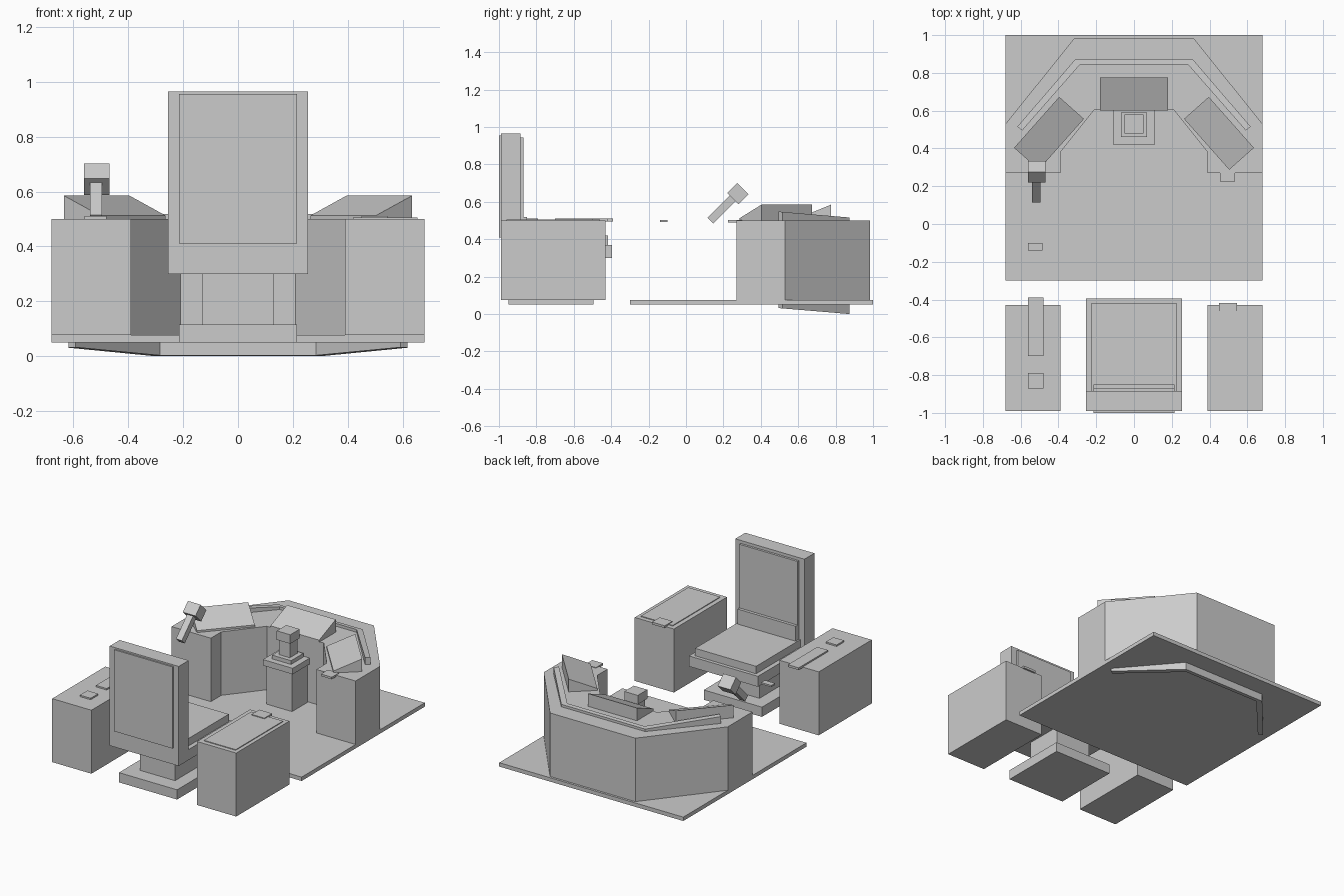
import bpy, bmesh, math
from mathutils import Matrix, Vector

if "Cube" in bpy.data.objects:
    bpy.data.objects.remove(bpy.data.objects["Cube"])


def make(name, bm):
    bmesh.ops.recalc_face_normals(bm, faces=bm.faces)
    me = bpy.data.meshes.new(name)
    bm.to_mesh(me)
    bm.free()
    ob = bpy.data.objects.new(name, me)
    bpy.context.collection.objects.link(ob)
    return ob


def box(name, x0, x1, y0, y1, z0, z1):
    bm = bmesh.new()
    bmesh.ops.create_cube(bm, size=1)
    for v in bm.verts:
        v.co = ((x0 + x1) / 2 + v.co.x * (x1 - x0),
                (y0 + y1) / 2 + v.co.y * (y1 - y0),
                (z0 + z1) / 2 + v.co.z * (z1 - z0))
    return make(name, bm)


def prism(name, pts, z0, z1, slope=0.0, y_ref=0.0):
    """Upright prism from a plan outline; slope tilts both ends along y."""
    bm = bmesh.new()
    rings = [[bm.verts.new((x, y, z - slope * (y - y_ref))) for x, y in pts]
             for z in (z0, z1)]
    n = len(pts)
    for r in rings:
        bm.faces.new(r)
    for i in range(n):
        j = (i + 1) % n
        bm.faces.new((rings[0][i], rings[0][j], rings[1][j], rings[1][i]))
    return make(name, bm)


def mirrored(half):
    """Complete a right-half outline with its left half."""
    return half + [(-x, y) for x, y in reversed(half)]


def tilted_box(name, center, size, angle):
    bm = bmesh.new()
    bmesh.ops.create_cube(bm, size=1, matrix=Matrix.Diagonal((*size, 1)))
    ob = make(name, bm)
    ob.location = center
    ob.rotation_euler.x = angle
    return ob


def wedge(name, x, y, angle):
    """Sloped display: tall at the back, thin at the front edge."""
    w, d = 0.18, 0.0875
    prof = [(-d, 0.50), (d, 0.50), (d, 0.585), (-d, 0.513)]
    bm = bmesh.new()
    ends = [[bm.verts.new((s * w, py, pz)) for py, pz in prof] for s in (-1, 1)]
    for e in ends:
        bm.faces.new(e)
    for i in range(4):
        j = (i + 1) % 4
        bm.faces.new((ends[0][i], ends[0][j], ends[1][j], ends[1][i]))
    ob = make(name, bm)
    ob.location = (x, y, 0)
    ob.rotation_euler.z = angle


# Floor and wrap-around console
box("floor_plate", -0.68, 0.68, -0.30, 1.0, 0.05, 0.076)
prism("console_body", mirrored([(0.21, 0.605), (0.39, 0.38), (0.39, 0.27),
                                (0.68, 0.27), (0.68, 0.53), (0.315, 0.985)]), 0.07, 0.50)

# Sloped rail wall running through the console and below the floor
prism("console_rail", mirrored([(0.285, 0.845), (0.592, 0.495), (0.618, 0.515),
                                (0.31, 0.873)]), 0.032, 0.548, 0.084, 0.495)

# Three sloped displays
A = math.radians(48.4)
wedge("center_display", 0, 0.6875, 0)
wedge("left_display", -0.45, 0.48, A)
wedge("right_display", 0.45, 0.48, -A)

# Center pedestal with stacked controller
box("pedestal_column", -0.095, 0.095, 0.435, 0.60, 0.07, 0.335)
box("pedestal_top", -0.11, 0.11, 0.42, 0.60, 0.335, 0.375)
box("controller_base", -0.07, 0.07, 0.46, 0.59, 0.375, 0.40)
box("controller_stem", -0.04, 0.04, 0.49, 0.57, 0.40, 0.50)
box("controller_head", -0.05, 0.05, 0.48, 0.58, 0.50, 0.56)

# Leaning lever on the left
tilted_box("lever_stem", (-0.517, 0.19, 0.56), (0.044, 0.043, 0.17), -math.pi / 4)
tilted_box("lever_head", (-0.515, 0.277, 0.644), (0.094, 0.085, 0.077), -math.pi / 4)
box("lever_plate", -0.56, -0.485, -0.14, -0.10, 0.492, 0.503)
box("right_console_tab", 0.455, 0.535, 0.225, 0.30, 0.49, 0.504)

# Side cabinets
for side, x0 in (("left", -0.68), ("right", 0.39)):
    box(side + "_cabinet", x0, x0 + 0.29, -0.99, -0.43, 0.076, 0.50)
box("left_long_plate", -0.56, -0.48, -0.70, -0.39, 0.495, 0.51)
box("left_small_plate", -0.56, -0.48, -0.87, -0.79, 0.495, 0.51)
box("right_top_panel", 0.42, 0.655, -0.96, -0.46, 0.495, 0.505)
box("right_panel_tab", 0.45, 0.545, -0.50, -0.418, 0.495, 0.51)

# Chair facing the console
box("chair_base", -0.215, 0.215, -0.95, -0.495, 0.05, 0.115)
box("chair_column", -0.13, 0.13, -0.85, -0.59, 0.115, 0.30)
box("seat_frame", -0.255, 0.255, -0.99, -0.395, 0.30, 0.37)
box("seat_cushion", -0.225, 0.225, -0.885, -0.418, 0.37, 0.42)
box("backrest", -0.255, 0.255, -0.99, -0.885, 0.37, 0.965)
box("backrest_rear_panel", -0.215, 0.215, -1.0, -0.99, 0.41, 0.955)
box("backrest_cushion", -0.215, 0.215, -0.885, -0.87, 0.52, 0.945)
box("lumbar_cushion", -0.215, 0.215, -0.885, -0.85, 0.42, 0.52)
